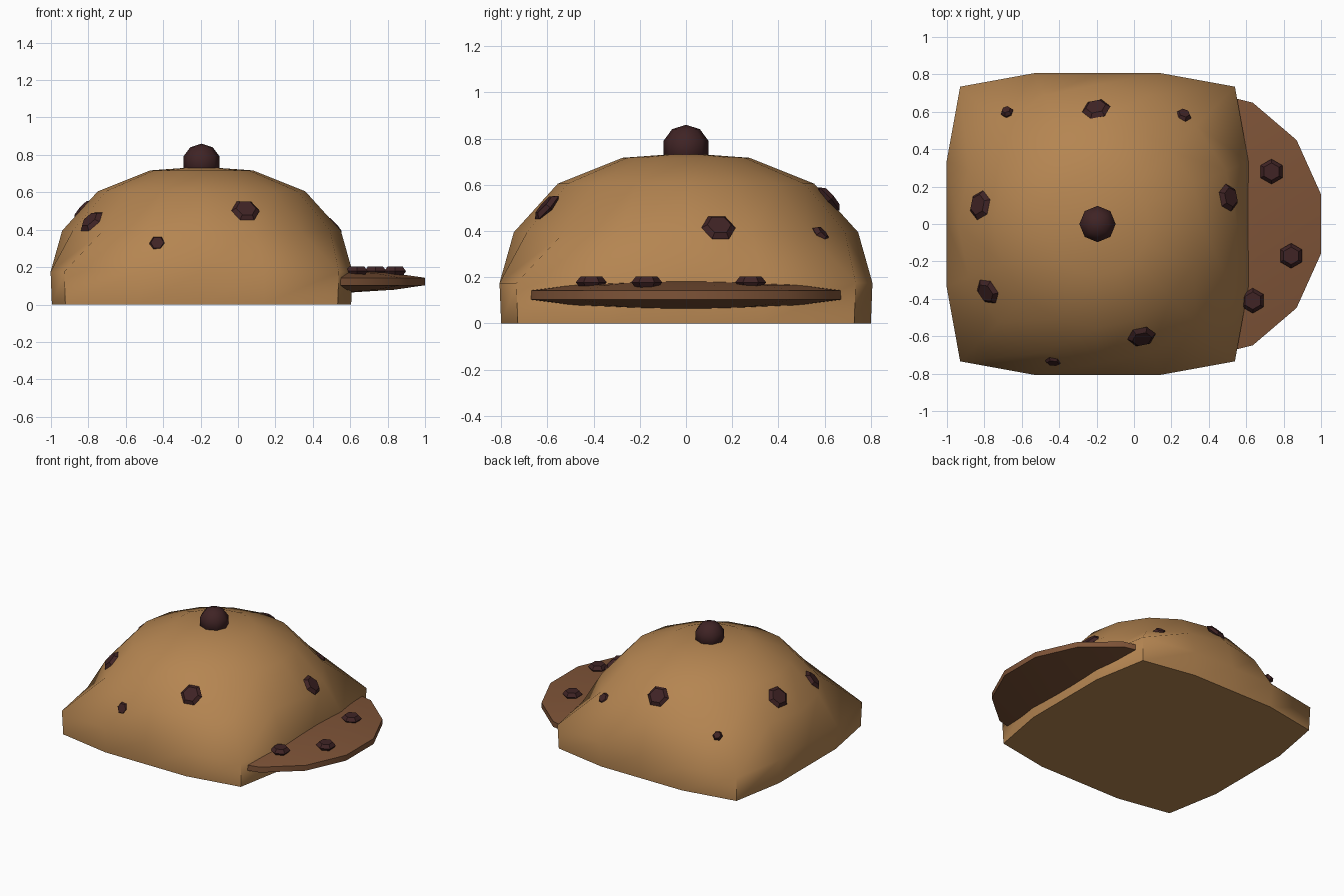
import bpy, bmesh, math
from mathutils import Vector, Matrix
from mathutils.bvhtree import BVHTree

if "Cube" in bpy.data.objects:
    bpy.data.objects.remove(bpy.data.objects["Cube"])


def material(name, rgb):
    m = bpy.data.materials.new(name)
    m.diffuse_color = (*rgb, 1)
    m.use_nodes = True
    m.node_tree.nodes["Principled BSDF"].inputs["Base Color"].default_value = m.diffuse_color
    return m


TAN = material("baked tan", (0.46, 0.235, 0.083))
BROWN = material("brim brown", (0.21, 0.088, 0.039))
DARK = material("dark chocolate", (0.05, 0.017, 0.018))
CX = -0.195  # dome centre


def circle(n, r):
    return [(r * math.cos(2 * math.pi * i / n), r * math.sin(2 * math.pi * i / n)) for i in range(n)]


def squircle(half, corner):
    # 16-point rounded square: straight sides, pulled-in corners
    pts = []
    for i in range(16):
        a = 2 * math.pi * i / 16
        c, s = math.cos(a), math.sin(a)
        k = half / max(abs(c), abs(s)) * (corner if i % 4 == 2 else 1)
        pts.append((k * c, k * s))
    return pts


def loft(name, rings, mat, matrix, bottom=None, top=None, angle=None):
    """Skin (points, z) rings from bottom to top; close with a pole or flat cap."""
    bm = bmesh.new()
    loops = [[bm.verts.new((x, y, z)) for x, y in pts] for pts, z in rings]
    n = len(loops[0])
    for a, b in zip(loops, loops[1:]):
        for i in range(n):
            j = (i + 1) % n
            bm.faces.new((a[i], a[j], b[j], b[i]))
    for loop, pole in ((loops[0][::-1], bottom), (loops[-1], top)):
        if pole is None:
            bm.faces.new(loop)
        else:
            p = bm.verts.new((0, 0, pole))
            for i in range(n):
                bm.faces.new((loop[i], loop[(i + 1) % n], p))
    bm.transform(matrix)
    me = bpy.data.meshes.new(name)
    bm.to_mesh(me)
    bm.free()
    me.materials.append(mat)
    if angle:
        for p in me.polygons:
            p.use_smooth = True
        me.set_sharp_from_angle(angle=math.radians(angle))
    ob = bpy.data.objects.new(name, me)
    bpy.context.collection.objects.link(ob)
    return ob


# Dome: square skirt blending into a round crown
dome = loft("dome", [(squircle(0.80, 0.91), 0), (squircle(0.807, 0.91), 0.175),
                     (circle(16, 0.745), 0.395), (circle(16, 0.555), 0.605),
                     (circle(16, 0.275), 0.717)],
            TAN, Matrix.Translation((CX, 0, 0)), top=0.737, angle=62)

# Brim: 14-sided lens, half buried in the dome
half = [(1, 0.02), (0.75, 0.044), (0.41, 0.058), (0.2, 0.062)]
prof = [(r, -z) for r, z in half[::-1]] + half
loft("brim", [(circle(14, r), z) for r, z in prof], BROWN,
     Matrix.Translation((0.343, 0, 0.123)) @ Matrix.Diagonal((0.673, 0.72, 1, 1))
     @ Matrix.Rotation(math.pi / 14, 4, 'Z'), bottom=-0.063, top=0.063, angle=35)

# Button on the crown
lat = [math.radians(d) for d in (-54, -18, 18, 54)]
loft("button", [(circle(8, 0.102 * math.cos(a)), 0.1 * math.sin(a)) for a in lat], DARK,
     Matrix.Translation((CX, 0, 0.76)), bottom=-0.1, top=0.1, angle=50)


def chip(name, matrix, r, h):
    loft(name, [(circle(6, r * 0.7), -h), (circle(6, r), 0), (circle(6, r * 0.7), h)], DARK, matrix)


# Chips on the brim
for x, y in ((0.735, 0.28), (0.84, -0.17), (0.635, -0.41)):
    chip("brim_chip", Matrix.Translation((x, y, 0.178)) @ Matrix.Rotation(math.pi / 6, 4, 'Z'), 0.067, 0.025)

# Chips on the dome, laid along the surface
tree = BVHTree.FromPolygons([v.co for v in dome.data.vertices],
                            [p.vertices[:] for p in dome.data.polygons])
for x, y, z, r in ((0.50, 0.14, 0.41, 0.075), (0.04, -0.60, 0.50, 0.077),
                   (-0.43, -0.74, 0.33, 0.05), (-0.78, -0.36, 0.44, 0.075),
                   (-0.82, 0.10, 0.50, 0.08), (-0.20, 0.605, 0.53, 0.077),
                   (0.27, 0.59, 0.39, 0.045), (-0.68, 0.60, 0.37, 0.035)):
    loc, nor, _, _ = tree.find_nearest(Vector((x, y, z)))
    rot = nor.to_track_quat('Z', 'Y').to_matrix().to_4x4()
    chip("dome_chip", Matrix.Translation(loc) @ rot, r, 0.02)
